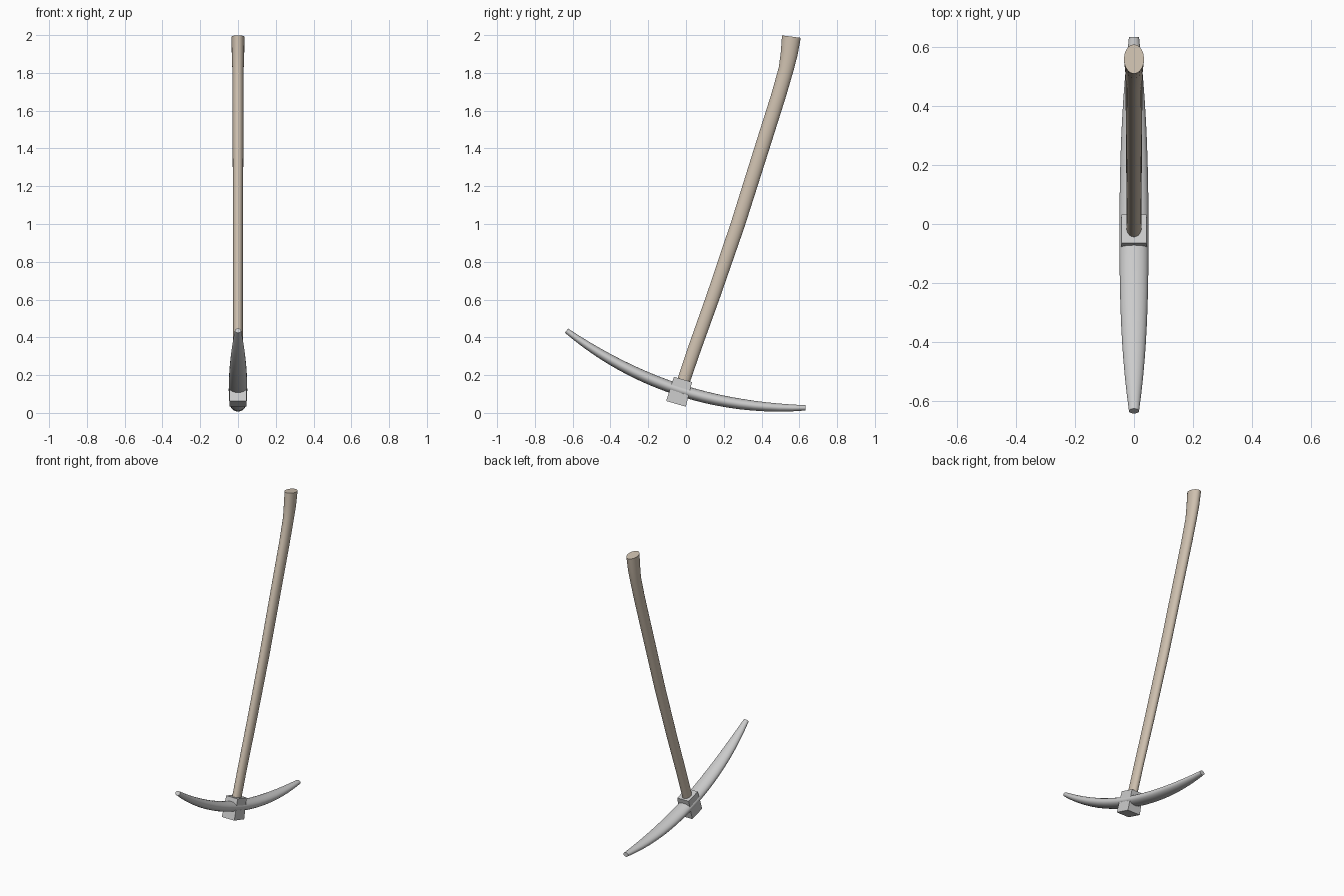
import bpy
import math

if "Cube" in bpy.data.objects:
    bpy.data.objects.remove(bpy.data.objects["Cube"])


def make_object(name, verts, faces):
    mesh = bpy.data.meshes.new(name)
    mesh.from_pydata(verts, [], faces)
    obj = bpy.data.objects.new(name, mesh)
    bpy.context.collection.objects.link(obj)
    return obj


def loft(name, stations, sides):
    """Elliptical tube in the YZ plane; stations are (y, z, half width, half depth)."""
    verts, faces = [], []
    n = len(stations)
    for i, (y, z, a, b) in enumerate(stations):
        p, q = stations[max(i - 1, 0)], stations[min(i + 1, n - 1)]
        dy, dz = q[0] - p[0], q[1] - p[1]
        length = math.hypot(dy, dz)
        ny, nz = dz / length, -dy / length
        for k in range(sides):
            t = 2 * math.pi * k / sides
            d = b * math.sin(t)
            verts.append((a * math.cos(t), y + ny * d, z + nz * d))
    for i in range(n - 1):
        for k in range(sides):
            j = (k + 1) % sides
            faces.append((i * sides + k, i * sides + j,
                          (i + 1) * sides + j, (i + 1) * sides + k))
    faces.append(tuple(reversed(range(sides))))
    faces.append(tuple(range((n - 1) * sides, n * sides)))
    obj = make_object(name, verts, faces)
    bpy.ops.object.select_all(action='DESELECT')
    obj.select_set(True)
    bpy.context.view_layer.objects.active = obj
    bpy.ops.object.mode_set(mode='EDIT')
    bpy.ops.mesh.select_all(action='SELECT')
    bpy.ops.mesh.normals_make_consistent(inside=False)
    bpy.ops.object.mode_set(mode='OBJECT')
    bpy.ops.object.shade_smooth_by_angle(angle=math.radians(40))
    return obj


# Bowed wooden handle, flaring at the grip end
handle = loft("handle", [
    (-0.030, 0.12, 0.026, 0.034),
    (0.045, 0.34, 0.025, 0.035),
    (0.145, 0.62, 0.026, 0.036),
    (0.275, 1.00, 0.027, 0.038),
    (0.395, 1.38, 0.028, 0.039),
    (0.490, 1.68, 0.029, 0.039),
    (0.530, 1.82, 0.030, 0.040),
    (0.546, 1.90, 0.033, 0.045),
    (0.558, 1.992, 0.034, 0.050)], 20)
wood = bpy.data.materials.new("wood")
wood.diffuse_color = (0.62, 0.53, 0.43, 1)
wood.use_nodes = True
wood.node_tree.nodes["Principled BSDF"].inputs["Base Color"].default_value = wood.diffuse_color
handle.data.materials.append(wood)

# Curved double-pointed head, tilted with the handle
tilt = math.radians(17.9)
c, s = math.cos(tilt), math.sin(tilt)
stations = []
for i in range(21):
    t = i / 10 - 1
    u, sag = 0.665 * t, 0.115 * (1 - t * t)
    bulge = 1 - abs(t) ** 2.5
    stations.append((u * c - sag * s, 0.231 - u * s - sag * c,
                     0.017 + 0.032 * bulge, 0.014 + 0.017 * bulge))
loft("pick_head", stations, 20)

# Tapered socket block around the eye
verts = []
for y, z, hx, hy in ((-0.053, 0.048, 0.046, 0.054), (-0.016, 0.177, 0.042, 0.050)):
    for sx, sy in ((-1, -1), (1, -1), (1, 1), (-1, 1)):
        verts.append((sx * hx, y + sy * hy * 0.96, z - sy * hy * 0.28))
make_object("socket_block", verts, [(3, 2, 1, 0), (4, 5, 6, 7)] +
            [(k, (k + 1) % 4, (k + 1) % 4 + 4, k + 4) for k in range(4)])
